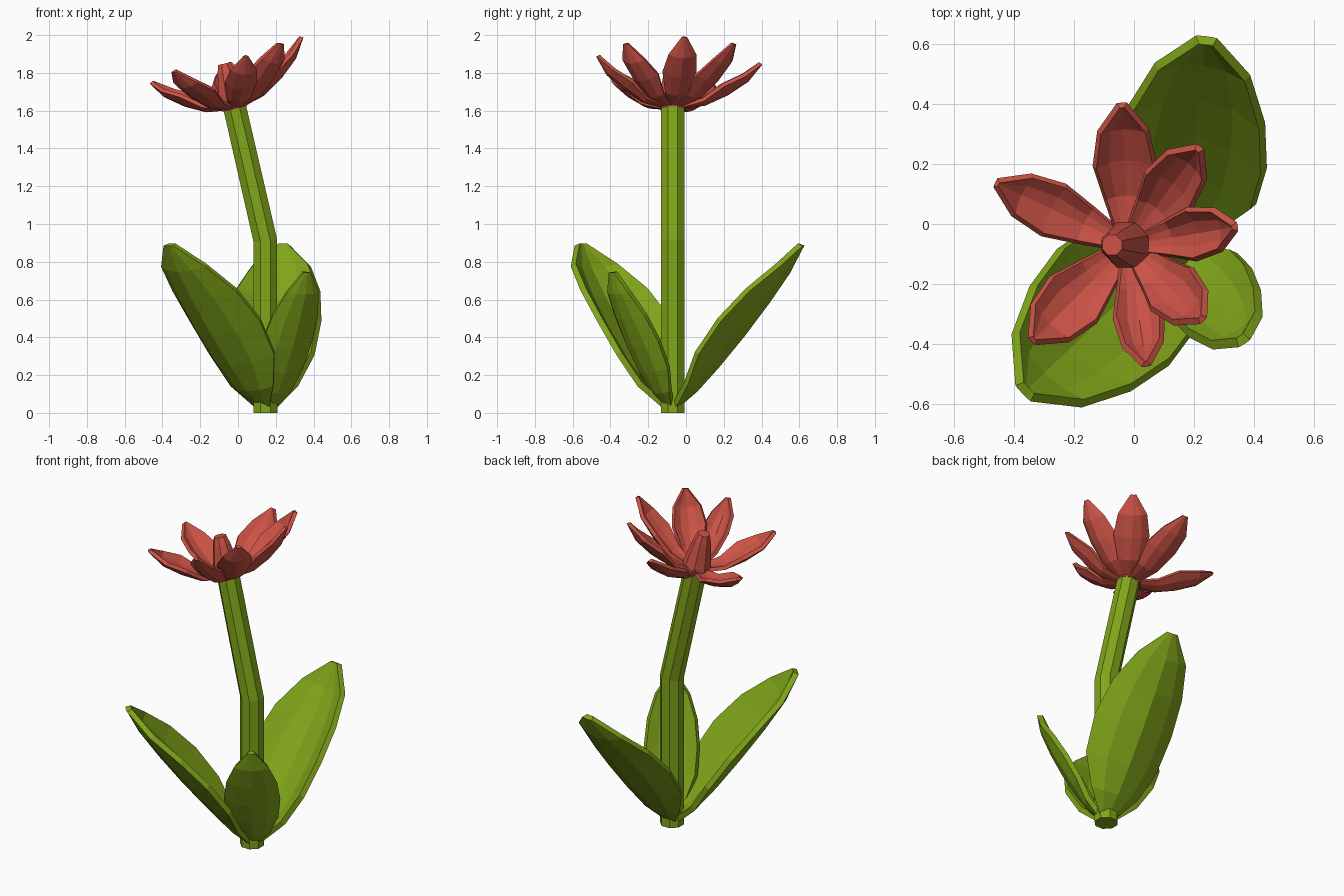
import bpy, bmesh, math
from mathutils import Vector, Matrix

if "Cube" in bpy.data.objects:
    bpy.data.objects.remove(bpy.data.objects["Cube"])


def material(name, color):
    m = bpy.data.materials.new(name)
    m.diffuse_color = (*color, 1)
    m.use_nodes = True
    m.node_tree.nodes["Principled BSDF"].inputs["Base Color"].default_value = m.diffuse_color
    return m


GREEN = material("leaf_green", (0.22, 0.38, 0.01))
RED = material("petal_red", (0.6, 0.085, 0.06))


def finish(name, bm, mat):
    bmesh.ops.recalc_face_normals(bm, faces=bm.faces)
    me = bpy.data.meshes.new(name)
    bm.to_mesh(me)
    bm.free()
    me.materials.append(mat)
    ob = bpy.data.objects.new(name, me)
    bpy.context.collection.objects.link(ob)
    return ob


def loft(name, rings, mat, sides=8):
    """Rings of (centre, radius, tilt about y), capped at both ends."""
    bm = bmesh.new()
    loops = []
    for c, r, tilt in rings:
        rot = Matrix.Rotation(tilt, 3, 'Y')
        loops.append([bm.verts.new(Vector(c) + rot @ Vector(
            (r * math.cos(a), r * math.sin(a), 0)))
            for a in (math.tau * (i + 0.5) / sides for i in range(sides))])
    for lo, hi in zip(loops, loops[1:]):
        for i in range(sides):
            j = (i + 1) % sides
            bm.faces.new((lo[i], lo[j], hi[j], hi[i]))
    bm.faces.new(loops[0][::-1])
    bm.faces.new(loops[-1])
    return finish(name, bm, mat)


def blade(name, base, tip, half, cup, sag, rows, thick, mat):
    """Cupped leaf or petal between two points; rows are (t, width fraction)."""
    base, tip = Vector(base), Vector(tip)
    d = (tip - base).normalized()
    side = d.cross(Vector((0, 0, 1))).normalized()
    inner = side.cross(d)                     # points up and toward the stem
    bm = bmesh.new()
    grid = []
    for t, w in rows:
        mid = base.lerp(tip, t) - inner * sag * math.sqrt(max(0, math.sin(math.pi * t)))
        grid.append([bm.verts.new(mid + side * half * w * v + inner * cup * w * w * v * v)
                     for v in (-1, -0.55, 0, 0.55, 1)])
    for a, b in zip(grid, grid[1:]):
        for i in range(4):
            bm.faces.new((a[i], a[i + 1], b[i + 1], b[i]))
    ob = finish(name, bm, mat)
    sol = ob.modifiers.new("thickness", 'SOLIDIFY')
    sol.thickness = thick
    sol.offset = 0
    return ob


# Stem with one bend
TILT = -0.228
loft("stem", [((0.145, -0.07, 0), 0.068, 0), ((0.145, -0.07, 0.91), 0.068, TILT / 2),
              ((-0.018, -0.07, 1.62), 0.066, TILT)], GREEN)

# Three leaves around the foot of the stem
LEAF = [(0, 0.2), (0.12, 0.6), (0.28, 0.92), (0.48, 1), (0.68, 0.9), (0.86, 0.62), (1, 0.12)]
leaves = [((0.13, -0.085, 0.04), (-0.36, -0.555, 0.89), 0.26, 0.12, 0.045),
          ((0.155, -0.05, 0.04), (0.24, 0.61, 0.89), 0.245, 0.12, 0.045),
          ((0.165, -0.09, 0.04), (0.36, -0.385, 0.745), 0.15, 0.06, 0.05)]
for i, (b, t, half, cup, sag) in enumerate(leaves):
    blade(f"leaf_{i + 1}", b, t, half, cup, sag, LEAF, 0.032, GREEN)

# Seven petals, each with its own tip and half width
PETAL = [(0, 0.35), (0.25, 0.7), (0.52, 1), (0.78, 0.8), (1, 0.12)]
CENTRE = Vector((-0.02, -0.07, 1.62))
petals = [((-0.04, 0.395, 1.85), 0.1), ((0.215, 0.25, 1.955), 0.095),
          ((0.335, -0.01, 1.99), 0.085), ((0.225, -0.315, 1.955), 0.095),
          ((0.04, -0.465, 1.89), 0.08), ((-0.335, -0.385, 1.81), 0.105),
          ((-0.455, 0.135, 1.75), 0.09)]
for i, (tip, half) in enumerate(petals):
    out = Vector(tip) - CENTRE
    out.z = 0
    start = CENTRE + out.normalized() * 0.04
    start.z += 0.22 * (start.x - CENTRE.x)
    blade(f"petal_{i + 1}", start, tip, half, 0.05, 0.055, PETAL, 0.022, RED)

# Flower base and tapered centre, following the tilt of the stem
axis = Vector((math.sin(TILT), 0, math.cos(TILT)))
loft("flower_centre", [(CENTRE + axis * h, r, TILT) for h, r in
                       ((-0.012, 0.07), (0.015, 0.082), (0.035, 0.08), (0.19, 0.05), (0.235, 0.036))], RED)
